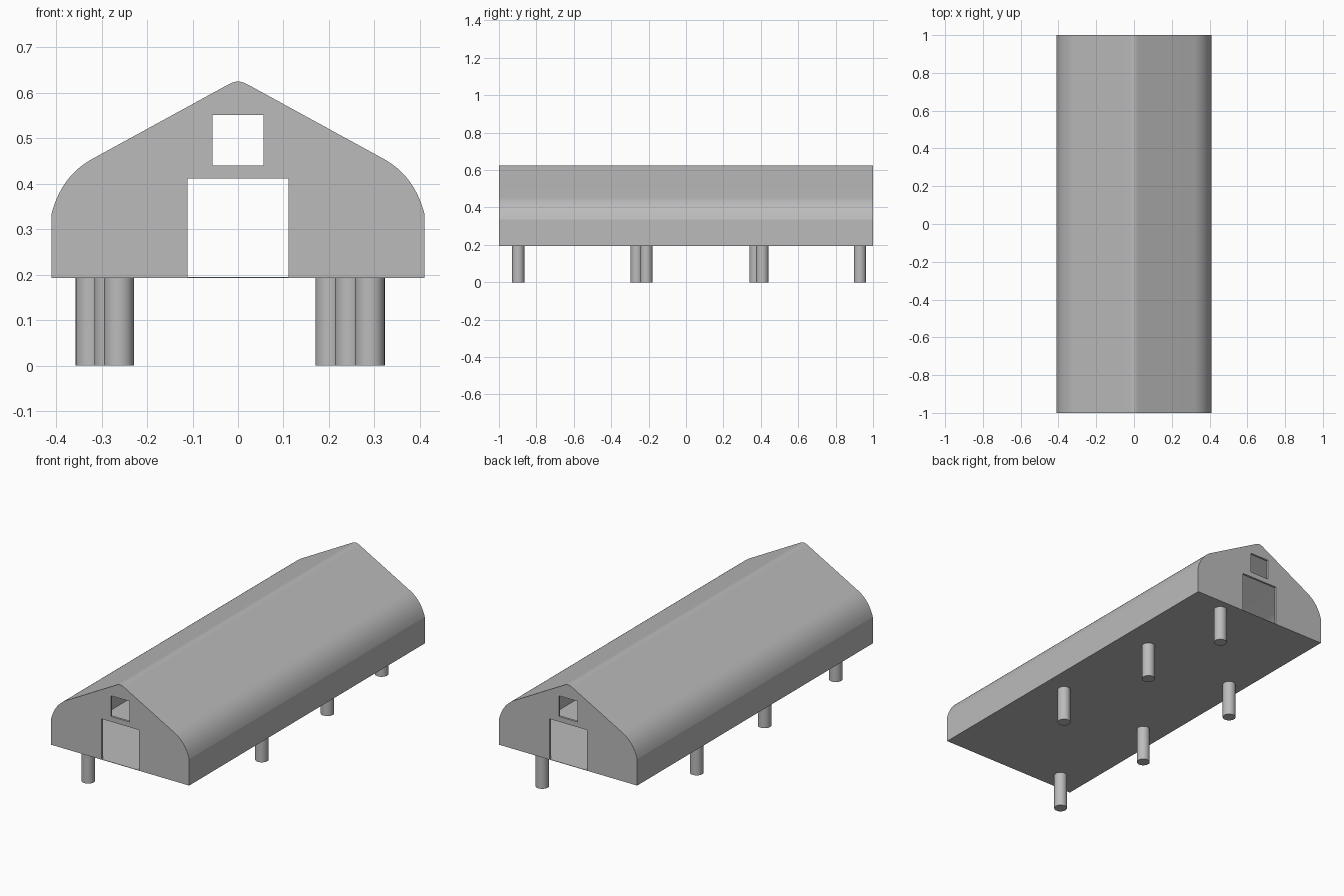
import bpy
import bmesh
import math
from mathutils import Vector

if "Cube" in bpy.data.objects:
    bpy.data.objects.remove(bpy.data.objects["Cube"], do_unlink=True)

grey = bpy.data.materials.new("plain grey")
grey.use_nodes = True
grey.diffuse_color = (0.5, 0.5, 0.5, 1)
grey.node_tree.nodes["Principled BSDF"].inputs["Base Color"].default_value = (0.5, 0.5, 0.5, 1)

FLOOR, WALL, HALF = 0.193, 0.012, 1.0


def bezier(a, b, c, n):
    """Points on a quadratic curve from a to c, pulled towards b."""
    a, b, c = Vector(a), Vector(b), Vector(c)
    return [a * (1 - t) ** 2 + b * 2 * t * (1 - t) + c * t * t
            for t in (i / n for i in range(n + 1))]


def prism(name, outline, half_length):
    """Extrude an x-z outline along y."""
    bm = bmesh.new()
    face = bm.faces.new([bm.verts.new((x, -half_length, z)) for x, z in outline])
    ext = bmesh.ops.extrude_face_region(bm, geom=[face])
    verts = [v for v in ext["geom"] if isinstance(v, bmesh.types.BMVert)]
    bmesh.ops.translate(bm, verts=verts, vec=(0, 2 * half_length, 0))
    bmesh.ops.recalc_face_normals(bm, faces=bm.faces)
    mesh = bpy.data.meshes.new(name)
    bm.to_mesh(mesh)
    bm.free()
    mesh.materials.append(grey)
    obj = bpy.data.objects.new(name, mesh)
    bpy.context.collection.objects.link(obj)
    return obj


def box_outline(x0, x1, z0, z1):
    return [(x0, z0), (x1, z0), (x1, z1), (x0, z1)]


def smooth(obj):
    bpy.ops.object.select_all(action="DESELECT")
    obj.select_set(True)
    bpy.context.view_layer.objects.active = obj
    bpy.ops.object.shade_smooth_by_angle(angle=math.radians(15))


# Hall outline: wall, curved eave, straight slope and rounded ridge
eave = bezier((0.41, 0.335), (0.388, 0.418), (0.32, 0.455), 14)
ridge = bezier((0.024, 0.617), (0.01, 0.625), (0, 0.625), 5)
side = [Vector((0.41, FLOOR))] + eave + ridge
outline = side + [Vector((-p.x, p.y)) for p in reversed(side[:-1])]
hall = prism("hall", outline, HALF)

# Hollow interior, with end doors and gable windows cut right through
inner_scale = 1 - WALL / 0.41
inner = [(p.x * inner_scale, 0.195 + (p.y - FLOOR) * 0.965) for p in outline]
cutters = [
    prism("interior_cutter", inner, HALF - WALL),
    prism("door_cutter", box_outline(-0.111, 0.111, 0.195, 0.412), HALF + 0.1),
    prism("window_cutter", box_outline(-0.056, 0.056, 0.44, 0.551), HALF + 0.1),
]
for cutter in cutters:
    mod = hall.modifiers.new(cutter.name, "BOOLEAN")
    mod.operation = "DIFFERENCE"
    mod.solver = "EXACT"
    mod.object = cutter
bpy.context.view_layer.objects.active = hall
hall.select_set(True)
for cutter in cutters:
    bpy.ops.object.modifier_apply(modifier=cutter.name)
    bpy.data.objects.remove(cutter, do_unlink=True)
smooth(hall)

# Round support posts in two uneven rows
posts = {
    "left": [(0.29, -0.212), (0.246, 0.408), (0.203, 0.93)],
    "right": [(-0.262, -0.897), (-0.283, -0.263), (-0.324, 0.372)],
}
for row, places in posts.items():
    for i, (x, y) in enumerate(places, 1):
        bpy.ops.mesh.primitive_cylinder_add(
            vertices=32, radius=0.033, depth=FLOOR, location=(x, y, FLOOR / 2))
        post = bpy.context.object
        post.name = f"{row}_post_{i}"
        post.data.materials.append(grey)
        smooth(post)
